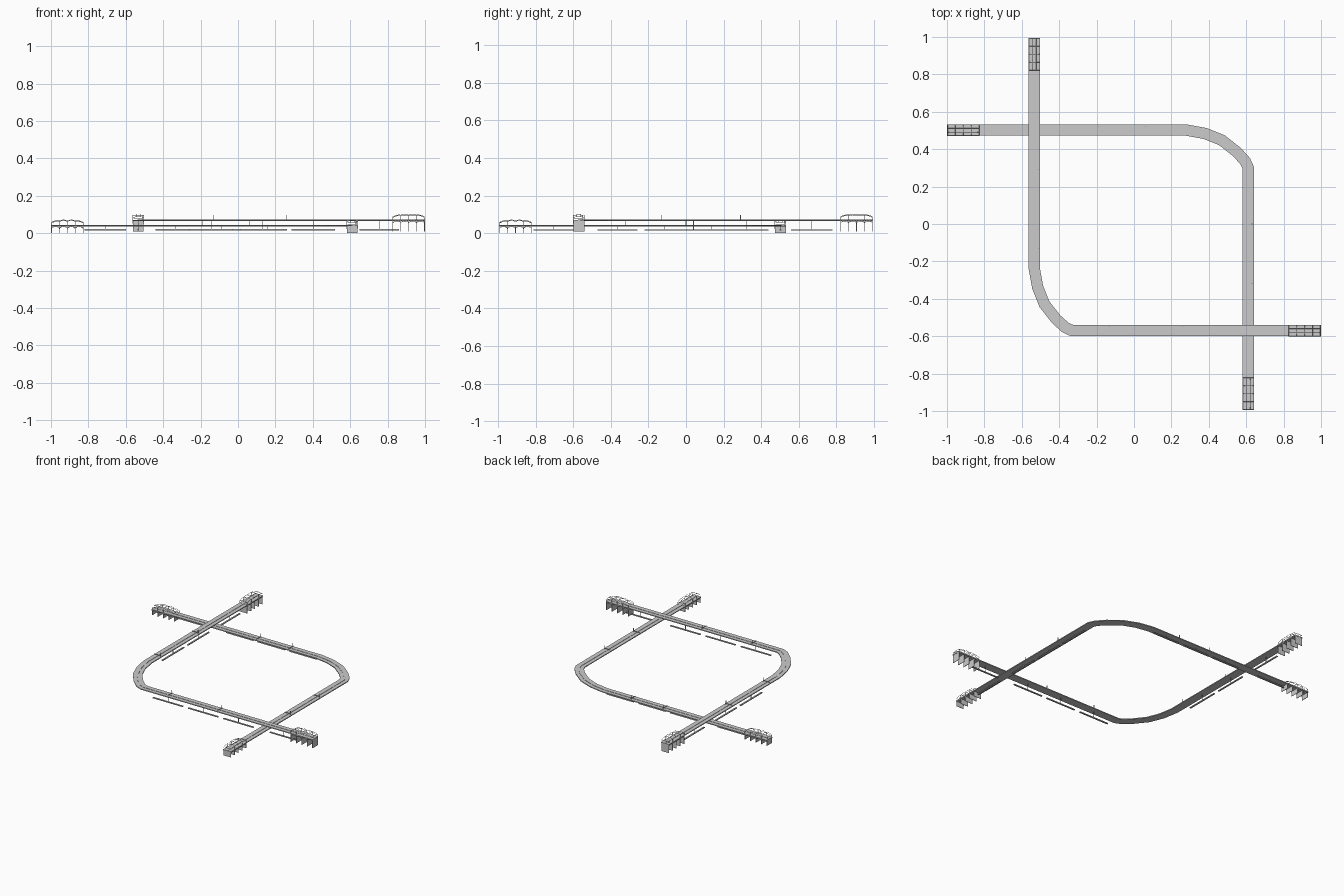
import bpy, bmesh, math
from mathutils import Vector, Matrix

if "Cube" in bpy.data.objects:
    bpy.data.objects.remove(bpy.data.objects["Cube"])


def finish(bm, name, mat=None):
    bmesh.ops.recalc_face_normals(bm, faces=bm.faces)
    me = bpy.data.meshes.new(name)
    bm.to_mesh(me)
    bm.free()
    ob = bpy.data.objects.new(name, me)
    if mat:
        ob.matrix_world = mat
    bpy.context.collection.objects.link(ob)
    return ob


def add_box(bm, c, size):
    m = Matrix.Translation(c) @ Matrix.Diagonal((*size, 1))
    bmesh.ops.create_cube(bm, size=1, matrix=m)


def sweep(name, pts, profile):
    # mitred sweep of a (side, z) profile along a flat path
    bm = bmesh.new()
    rings = []
    for i, p in enumerate(pts):
        p = Vector(p)
        a = (p - Vector(pts[i - 1])).normalized() if i else None
        b = (Vector(pts[i + 1]) - p).normalized() if i < len(pts) - 1 else None
        a, b = a or b, b or a
        t = (a + b).normalized()
        n = Vector((-t.y, t.x)) / max(t.dot(a), 0.5)
        rings.append([bm.verts.new((p.x + n.x * s, p.y + n.y * s, z)) for s, z in profile])
    k = len(profile)
    for r, q in zip(rings, rings[1:]):
        for j in range(k):
            bm.faces.new((r[j], r[(j + 1) % k], q[(j + 1) % k], q[j]))
    bm.faces.new(rings[0])
    bm.faces.new(rings[-1])
    return finish(bm, name)


def rods(name, paths, r, mat):
    cu = bpy.data.curves.new(name, 'CURVE')
    cu.dimensions = '3D'
    cu.bevel_depth = r
    cu.bevel_resolution = 0
    cu.use_fill_caps = True
    for path in paths:
        s = cu.splines.new('POLY')
        s.points.add(len(path) - 1)
        for pt, co in zip(s.points, path):
            pt.co = (*co, 1)
    ob = bpy.data.objects.new(name, cu)
    ob.matrix_world = mat
    bpy.context.collection.objects.link(ob)


def station(tag, end, angle, z, ground):
    # local x runs inward from the track end, z = 0 is the deck top
    mat = Matrix.Translation((*end, z)) @ Matrix.Rotation(angle, 4, 'Z')
    h = z - ground
    L, W = 0.175, 0.029
    xs = [0.003 + i * (L - 0.006) / 4 for i in range(5)]
    # platform floor and transverse pier walls
    bm = bmesh.new()
    add_box(bm, (L / 2, 0, -0.003), (L, 0.062, 0.007))
    for x in xs:
        add_box(bm, (x, 0, -h / 2), (0.003, 0.058, h))
    finish(bm, tag + "_platform", mat)
    # arches between the piers
    arches = []
    for x0, x1 in zip(xs, xs[1:]):
        c, r = (x0 + x1) / 2, (x1 - x0) / 2
        for s in (-1, 1):
            arches.append([(c + r * math.cos(math.pi * i / 8), s * W,
                            -0.018 + 0.012 * math.sin(math.pi * i / 8)) for i in range(9)])
    rods(tag + "_pier_arches", arches, 0.0015, mat)
    # canopy: cross ribs, and scalloped purlins dropping at both ends
    top = lambda i, t: t - (0.009 if i in (0, 4) else 0)
    frame = []
    for i, x in enumerate(xs):
        frame.append([(x, -W, 0), (x, -W, top(i, 0.022)), (x, -0.011, top(i, 0.026)),
                      (x, 0.011, top(i, 0.026)), (x, W, top(i, 0.022)), (x, W, 0)])
    for y, t in ((-W, 0.022), (-0.011, 0.026), (0.011, 0.026), (W, 0.022)):
        line = []
        for i in range(4):
            for k in range(4):
                f = k / 4
                line.append((xs[i] + (xs[1] - xs[0]) * f, y,
                             top(i, t) * (1 - f) + top(i + 1, t) * f
                             + 0.004 * math.sin(math.pi * f)))
        frame.append(line + [(xs[4], y, top(4, t))])
    rods(tag + "_canopy_frame", frame, 0.0013, mat)


def track(tag, pts, z):
    sweep(tag + "_deck", pts, [(-0.03, z - 0.006), (0.03, z - 0.006), (0.03, z), (-0.03, z)])
    sweep(tag + "_centre_rail", pts,
          [(-0.005, z - 0.001), (0.005, z - 0.001), (0.005, z + 0.002), (-0.005, z + 0.002)])


def supports(tag, axis, fixed, start, stop, count, z, signs):
    # low beams under the straight, thin posts, and a few signal posts
    bm = bmesh.new()
    put = lambda t, zz, l, w, hh, off=0: add_box(
        bm, (t, fixed + off, zz) if axis == 'x' else (fixed + off, t, zz),
        (l, w, hh) if axis == 'x' else (w, l, hh))
    step = (stop - start) / count
    for i in range(count):
        t = start + step * (i + 0.5)
        put(t, 0.018, step * 0.85, 0.01, 0.006)
        put(t, (z + 0.018) / 2, 0.003, 0.003, z - 0.018)
    for t in signs:
        put(t, z + 0.013, 0.003, 0.003, 0.026, 0.02)
        put(t, z + 0.006, 0.003, 0.05, 0.003)
    finish(bm, tag)


LOW, HIGH = 0.041, 0.071
bend = [(0.28, 0.502), (0.38, 0.484), (0.47, 0.448), (0.55, 0.385), (0.595, 0.335), (0.611, 0.3)]
low_path = [(-1, 0.502)] + bend + [(0.611, -0.995)]
high_path = [(-0.533, 0.995)] + [(-y - 0.031, -x + 0.041) for x, y in bend] + [(1, -0.57)]

# two crossing elevated tracks
track("lower_track", low_path, LOW)
track("upper_track", high_path, HIGH)

# stations at the four ends
station("west_station", (-1, 0.502), 0, LOW, 0)
station("south_station", (0.611, -0.995), math.pi / 2, LOW, 0)
station("north_station", (-0.533, 0.995), -math.pi / 2, HIGH, 0.01)
station("east_station", (1, -0.57), math.pi, HIGH, 0.01)

# understructure
supports("lower_north_supports", 'x', 0.502, -0.46, 0.28, 3, LOW, (-0.19, 0.06))
supports("lower_west_supports", 'x', 0.502, -0.84, -0.58, 1, LOW, ())
supports("lower_east_supports", 'y', 0.611, -0.49, 0.26, 3, LOW, (-0.32, 0.0))
supports("lower_south_supports", 'y', 0.611, -0.83, -0.58, 1, LOW, ())
supports("upper_south_supports", 'x', -0.57, -0.28, 0.54, 3, HIGH, (-0.13, 0.26))
supports("upper_east_supports", 'x', -0.57, 0.63, 0.88, 1, HIGH, ())
supports("upper_west_supports", 'y', -0.533, -0.1, 0.46, 2, HIGH, (-0.13, 0.29))
supports("upper_north_supports", 'y', -0.533, 0.54, 0.8, 1, HIGH, ())
